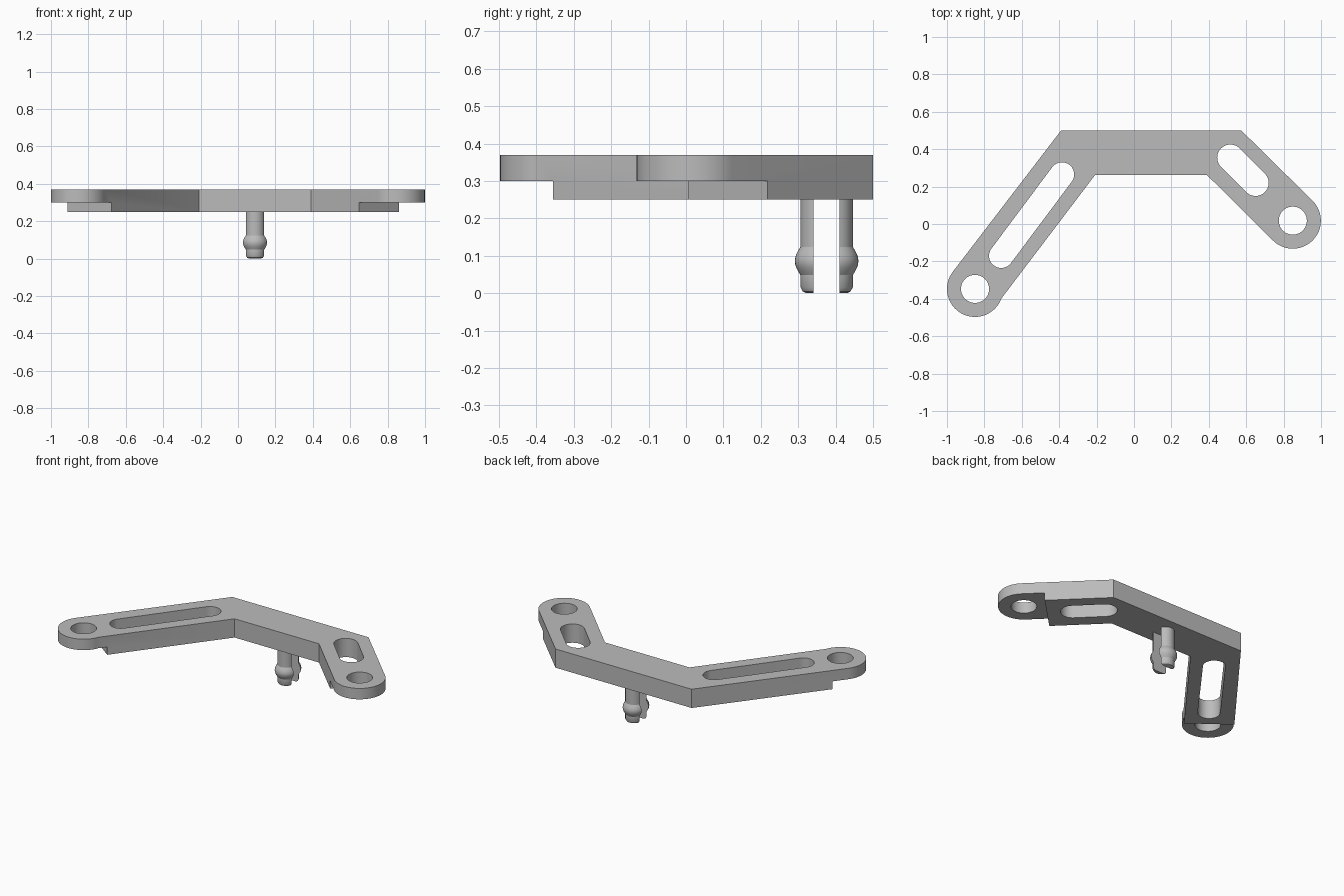
import bpy, bmesh
from math import sin, cos, radians, atan2, pi
from mathutils import Matrix, Vector

cube = bpy.data.objects.get("Cube")
if cube:
    bpy.data.objects.remove(cube)

grey = bpy.data.materials.new("grey_plastic")
grey.use_nodes = True
colour = (0.5, 0.5, 0.5, 1)
grey.diffuse_color = colour
grey.node_tree.nodes["Principled BSDF"].inputs["Base Color"].default_value = colour

TOP, STEP, BOTTOM = 0.37, 0.30, 0.25


def add_object(name, bm):
    bmesh.ops.recalc_face_normals(bm, faces=bm.faces)
    mesh = bpy.data.meshes.new(name)
    bm.to_mesh(mesh)
    bm.free()
    mesh.materials.append(grey)
    obj = bpy.data.objects.new(name, mesh)
    bpy.context.collection.objects.link(obj)
    return obj


def arc(centre, radius, start, end, steps=32):
    """Points along an arc, angles in degrees."""
    angles = [radians(start + (end - start) * i / steps) for i in range(steps + 1)]
    return [(centre[0] + radius * cos(a), centre[1] + radius * sin(a)) for a in angles]


def prism(name, outline, low, high):
    bm = bmesh.new()
    face = bm.faces.new([bm.verts.new((x, y, low)) for x, y in outline])
    new = bmesh.ops.extrude_face_region(bm, geom=[face])["geom"]
    bmesh.ops.translate(bm, vec=(0, 0, high - low),
                        verts=[v for v in new if isinstance(v, bmesh.types.BMVert)])
    return add_object(name, bm)


def slot(a, b, radius):
    """Rounded slot outline between two end centres."""
    heading = atan2(b[1] - a[1], b[0] - a[0]) * 180 / pi
    return (arc(a, radius, heading + 90, heading + 270, 20)
            + arc(b, radius, heading - 90, heading + 90, 20))


def end_block(outer, inner, length=0.5):
    """Block beyond the line outer-inner, covering the arm tip."""
    o, i = Vector(outer), Vector(inner)
    side = (i - o).normalized()
    along = Vector((side.y, -side.x)) * length
    o, i = o - side * 0.1, i + side * 0.1
    return [o, i, i + along, o + along]


def cut(target, outline, low, high):
    cutter = prism("cutter", outline, low, high)
    cutter.hide_render = True
    mod = target.modifiers.new("cut", 'BOOLEAN')
    mod.operation, mod.solver, mod.object = 'DIFFERENCE', 'EXACT', cutter
    bpy.context.view_layer.objects.active = target
    bpy.ops.object.modifier_apply(modifier=mod.name)
    bpy.data.objects.remove(cutter)


# Bent bracket plate with rounded tips
right_tip, left_tip = (-0.85, -0.347), (0.849, 0.018)
outline = ([(-0.39, 0.5)] + arc(right_tip, 0.15, 142.6, 340)
           + [(-0.208, 0.262), (0.39, 0.262)]
           + arc(left_tip, 0.15, 225, 405) + [(0.574, 0.5)])
bracket = prism("bracket_plate", outline, BOTTOM, TOP)

# Screw holes and long slots
for tip in (right_tip, left_tip):
    cut(bracket, arc(tip, 0.075, 0, 354, 59), 0.1, 0.5)
cut(bracket, slot((-0.71, -0.17), (-0.385, 0.265), 0.065), 0.1, 0.5)
cut(bracket, slot((0.515, 0.355), (0.65, 0.22), 0.07), 0.1, 0.5)

# Thinner tips: remove the underside beyond each step
cut(bracket, end_block((-0.91, -0.18), (-0.677, -0.356)), 0.1, STEP)
cut(bracket, end_block((0.64, 0.0), (0.857, 0.215)), 0.1, STEP)

# Split snap pin: two turned legs, each trimmed flat towards the gap
pin = Vector((0.091, 0.376, 0))
bulge = [(0.052 + 0.015 * sin(pi * k / 8), 0.048 + 0.076 * k / 8) for k in range(9)]
profile = ([(0, 0), (0.036, 0), (0.046, 0.005), (0.052, 0.016)]
           + bulge + [(0.052, 0.255), (0, 0.255)])
for name, sign in (("pin_leg_back", 1), ("pin_leg_front", -1)):
    bm = bmesh.new()
    verts = [bm.verts.new((r, 0, z)) for r, z in profile]
    edges = [bm.edges.new(pair) for pair in zip(verts, verts[1:])]
    bmesh.ops.spin(bm, geom=verts + edges, cent=(0, 0, 0), axis=(0, 0, 1),
                   angle=2 * pi, steps=40)
    bmesh.ops.remove_doubles(bm, verts=bm.verts, dist=0.0001)
    bmesh.ops.bisect_plane(bm, geom=bm.verts[:] + bm.edges[:] + bm.faces[:],
                           plane_co=(0, 0.017, 0), plane_no=(0, 1, 0), clear_inner=True)
    bmesh.ops.holes_fill(bm, edges=[e for e in bm.edges if e.is_boundary])
    bmesh.ops.translate(bm, vec=(0, 0.018, 0), verts=bm.verts)
    bmesh.ops.transform(bm, matrix=Matrix.Translation(pin) @ Matrix.Diagonal((1, sign, 1, 1)),
                        verts=bm.verts)
    add_object(name, bm)

# Smooth curved walls, sharp edges kept
for name in ("bracket_plate", "pin_leg_back", "pin_leg_front"):
    obj = bpy.data.objects[name]
    bpy.ops.object.select_all(action='DESELECT')
    obj.select_set(True)
    bpy.context.view_layer.objects.active = obj
    bpy.ops.object.shade_smooth_by_angle(angle=radians(30))
